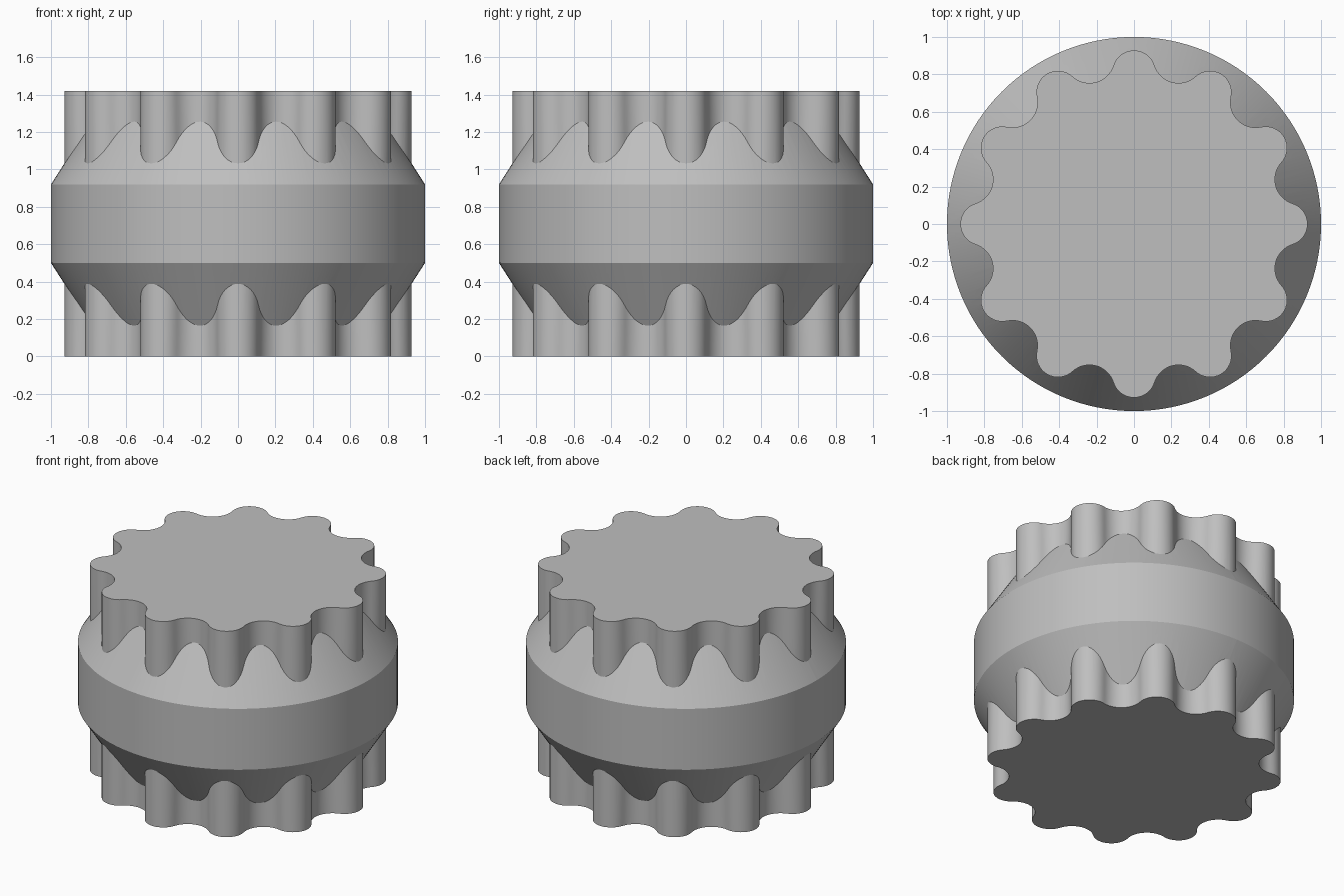
import bpy, bmesh
from math import sin, cos, pi, atan2, radians

if "Cube" in bpy.data.objects:
    bpy.data.objects.remove(bpy.data.objects["Cube"], do_unlink=True)

HEIGHT = 1.42
LOBES = 12
STEPS = 16

grey = bpy.data.materials.new("plain grey")
grey.use_nodes = True
grey.diffuse_color = (0.52, 0.52, 0.52, 1)
grey.node_tree.nodes["Principled BSDF"].inputs["Base Color"].default_value = grey.diffuse_color


def add_object(name, bm):
    bmesh.ops.recalc_face_normals(bm, faces=bm.faces)
    mesh = bpy.data.meshes.new(name)
    bm.to_mesh(mesh)
    bm.free()
    mesh.materials.append(grey)
    obj = bpy.data.objects.new(name, mesh)
    bpy.context.collection.objects.link(obj)
    return obj


def stack_rings(name, rings):
    """Solid made of matching (points, z) rings, capped at both ends."""
    bm = bmesh.new()
    loops = [[bm.verts.new((x, y, z)) for x, y in pts] for pts, z in rings]
    for low, high in zip(loops, loops[1:]):
        n = len(low)
        for i in range(n):
            j = (i + 1) % n
            bm.faces.new((low[i], low[j], high[j], high[i]))
    bm.faces.new(loops[0])
    bm.faces.new(loops[-1])
    return add_object(name, bm)


def circle(r, n=128):
    return [(r * cos(2 * pi * i / n), r * sin(2 * pi * i / n)) for i in range(n)]


def scalloped_outline():
    """Round lobes joined by tangent round valleys."""
    half = pi / LOBES
    lobe_r, lobe_c, valley = 0.115, 0.813, 0.785
    k = lobe_c * cos(half)
    valley_r = (lobe_c**2 + valley**2 - 2 * k * valley - lobe_r**2) / (2 * (lobe_r + k - valley))
    valley_c = valley + valley_r
    sweep = atan2(valley_c * sin(half), valley_c * cos(half) - lobe_c)
    pts = []
    for n in range(LOBES):
        turn = 2 * half * n
        for i in range(STEPS):
            a = turn - sweep + 2 * sweep * i / STEPS
            pts.append((lobe_c * cos(turn) + lobe_r * cos(a),
                        lobe_c * sin(turn) + lobe_r * sin(a)))
        mid = turn + half
        for i in range(STEPS):
            a = mid + pi + (sweep - half) * (1 - 2 * i / STEPS)
            pts.append((valley_c * cos(mid) + valley_r * cos(a),
                        valley_c * sin(mid) + valley_r * sin(a)))
    return pts


# Scalloped core running the full height
outline = scalloped_outline()
core = stack_rings("scalloped_core", [(outline, 0), (outline, HEIGHT)])

# Wide band with a cone above and below
SLOPE, INNER, BAND = 1.56, 0.72, 0.21
middle = HEIGHT / 2
cone = BAND + (1 - INNER) * SLOPE
band = stack_rings("bevelled_band", [
    (circle(INNER), middle - cone), (circle(1), middle - BAND),
    (circle(1), middle + BAND), (circle(INNER), middle + cone)])

# Join both into one clean solid
union = core.modifiers.new("join_band", "BOOLEAN")
union.operation = "UNION"
union.solver = "EXACT"
union.object = band
bpy.ops.object.select_all(action="DESELECT")
core.select_set(True)
bpy.context.view_layer.objects.active = core
bpy.ops.object.modifier_apply(modifier=union.name)
bpy.data.objects.remove(band, do_unlink=True)
core.name = "scalloped_knob"
bpy.ops.object.shade_smooth_by_angle(angle=radians(25))
